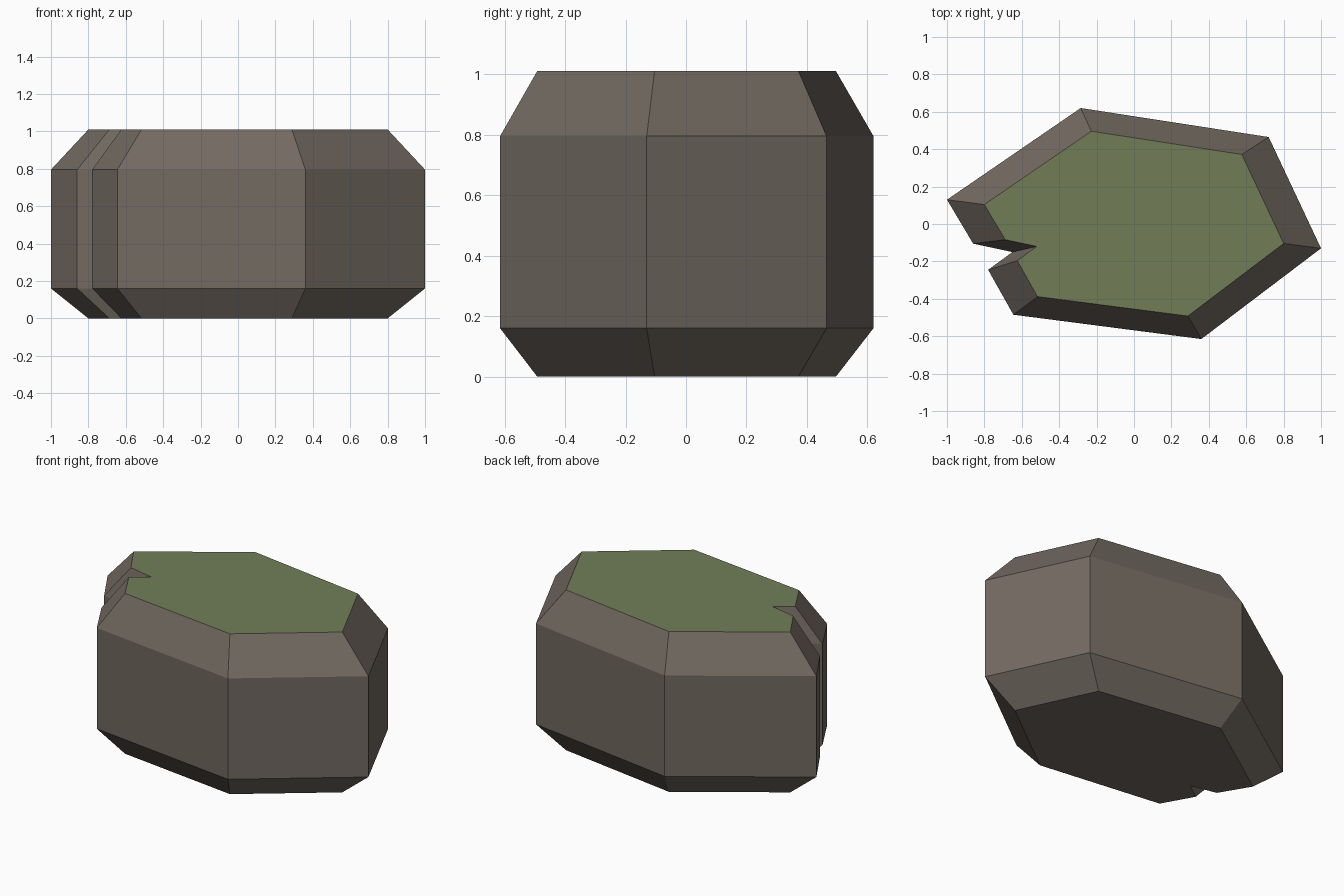
import bpy
import bmesh

cube = bpy.data.objects.get("Cube")
if cube:
    bpy.data.objects.remove(cube, do_unlink=True)


def make_material(name, colour):
    mat = bpy.data.materials.new(name)
    mat.use_nodes = True
    mat.diffuse_color = colour
    bsdf = next(n for n in mat.node_tree.nodes if n.type == 'BSDF_PRINCIPLED')
    bsdf.inputs["Base Color"].default_value = colour
    bsdf.inputs["Roughness"].default_value = 0.9
    return mat


stone = make_material("stone_brown", (0.168, 0.142, 0.119, 1))
moss = make_material("moss_green", (0.165, 0.207, 0.095, 1))

# Rock outline, counter-clockwise, with a notch cut into the -x side
outline = [(-1, 0.13), (-0.86, -0.105), (-0.65, -0.15), (-0.78, -0.245),
           (-0.645, -0.485), (0.36, -0.615), (1, -0.13),
           (0.72, 0.465), (-0.285, 0.62)]

# Height and scale of each ring: tapered foot, straight wall, tapered shoulder
levels = [(0, 0.8), (0.16, 1), (0.795, 1), (1.01, 0.8)]

bm = bmesh.new()
rings = [[bm.verts.new((x * s, y * s, z)) for x, y in outline]
         for z, s in levels]

# Walls between neighbouring rings
count = len(outline)
for low, high in zip(rings, rings[1:]):
    for i in range(count):
        j = (i + 1) % count
        bm.faces.new((low[i], low[j], high[j], high[i]))

# Underside and moss-covered top
bm.faces.new(rings[0][::-1])
bm.faces.new(rings[-1]).material_index = 1

mesh = bpy.data.meshes.new("mossy_rock")
bm.to_mesh(mesh)
bm.free()
mesh.materials.append(stone)
mesh.materials.append(moss)
rock = bpy.data.objects.new("mossy_rock", mesh)
bpy.context.collection.objects.link(rock)
